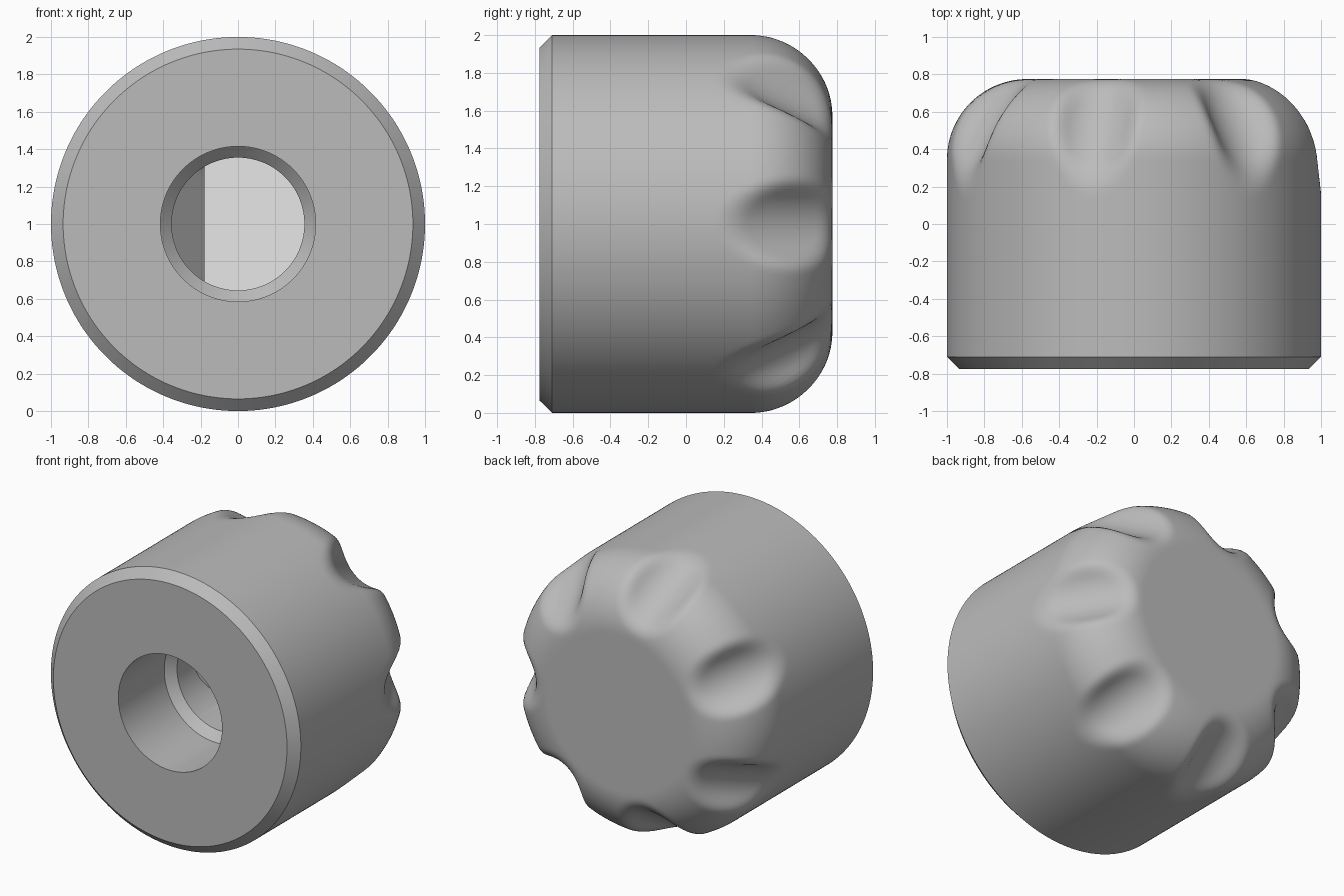
import bpy, bmesh, math
from mathutils import Vector

cube = bpy.data.objects.get("Cube")
if cube:
    bpy.data.objects.remove(cube, do_unlink=True)

SEGMENTS, SCOOPS = 252, 7
BACK, ROUND = 0.775, 0.43           # back face and its rounding radius
SCOOP_R, BLEND = 0.26, 0.05         # scoop radius and softness of its rim
BORE_R, FLAT_X, RAMP = 0.355, -0.18, 0.0


def make_material(name, value):
    mat = bpy.data.materials.new(name)
    mat.use_nodes = True
    color = (value, value, value, 1)
    mat.diffuse_color = color
    mat.node_tree.nodes["Principled BSDF"].inputs["Base Color"].default_value = color
    return mat


def smooth_max(a, b):
    h = max(BLEND - abs(a - b), 0) / BLEND
    return max(a, b) + h * h * BLEND / 4


def scooped(point, normal, angle):
    """Push a skin point inward until it clears the nearest slanted scoop."""
    step = math.tau / SCOOPS
    a = round(angle / step) * step
    radial = Vector((math.cos(a), 0, math.sin(a)))
    back = Vector((0, 1, 0))
    along = (radial * -0.536 + back * 0.844).normalized()
    out = (radial * 0.844 + back * 0.536).normalized()
    centre = radial * 0.835 + back * 0.5 + out * SCOOP_R

    def outside(t):
        d = point - normal * t - centre
        return smooth_max(-t, SCOOP_R - (d - along * d.dot(along)).length)

    if outside(0) <= 0:
        return point
    low, high = 0.0, 0.4
    for _ in range(16):
        mid = (low + high) / 2
        if outside(mid) > 0:
            low = mid
        else:
            high = mid
    return point - normal * high


bm = bmesh.new()
angles = [math.tau * i / SEGMENTS for i in range(SEGMENTS)]
rings = []


def add_ring(place):
    ring = [bm.verts.new(place(a) + Vector((0, 0, 1))) for a in angles]
    if rings:
        for i in range(SEGMENTS):
            j = (i + 1) % SEGMENTS
            bm.faces.new((rings[-1][i], rings[-1][j], ring[j], ring[i]))
    rings.append(ring)


def circle(r, y):
    return lambda a: Vector((r * math.cos(a), y, r * math.sin(a)))


def flat_sided(y):
    return lambda a: Vector((max(BORE_R * math.cos(a), FLAT_X), y, BORE_R * math.sin(a)))


def ramp_start(a):
    x = BORE_R * math.cos(a)
    return Vector((x, RAMP + min(x, FLAT_X) + BORE_R, BORE_R * math.sin(a)))


def skin(r, y, tilt):
    def place(a):
        normal = Vector((math.cos(a) * math.cos(tilt), math.sin(tilt),
                         math.sin(a) * math.cos(tilt)))
        return scooped(circle(r, y)(a), normal, a)
    return place


# Shaft bore: flat-sided socket, ramp, round bore, inner chamfer, wide mouth
ramp_end = RAMP + FLAT_X + BORE_R
add_ring(flat_sided(0.5))
add_ring(flat_sided(ramp_end + 0.003))
add_ring(ramp_start)
for r, y in ((BORE_R, -0.19), (0.415, -0.25), (0.415, -0.775)):
    add_ring(circle(r, y))

# Front face, edge chamfer and plain side
for r, y in ((0.935, -0.775), (1, -0.71), (1, 0.1)):
    add_ring(circle(r, y))

# Scooped grip area: end of the side, rounded shoulder, rim of the back face
shoulder = BACK - ROUND
for i in range(10):
    add_ring(skin(1, 0.12 + (shoulder - 0.12) * i / 10, 0))
for i in range(33):
    t = math.pi / 2 * i / 32
    add_ring(skin(1 - ROUND + ROUND * math.cos(t), shoulder + ROUND * math.sin(t), t))
for r in (0.55, 0.53, 0.5):
    add_ring(skin(r, BACK, math.pi / 2))

# Back face and bore floor
bm.faces.new(rings[-1])
floor = bm.faces.new(rings[0])
bmesh.ops.recalc_face_normals(bm, faces=bm.faces)
floor.material_index = 1

mesh = bpy.data.meshes.new("knob_body")
bm.to_mesh(mesh)
bm.free()
mesh.materials.append(make_material("grey_plastic", 0.5))
mesh.materials.append(make_material("pale_bore_floor", 0.95))
knob = bpy.data.objects.new("knob_body", mesh)
bpy.context.collection.objects.link(knob)

bpy.ops.object.select_all(action='DESELECT')
knob.select_set(True)
bpy.context.view_layer.objects.active = knob
bpy.ops.object.shade_smooth_by_angle(angle=math.radians(32))
